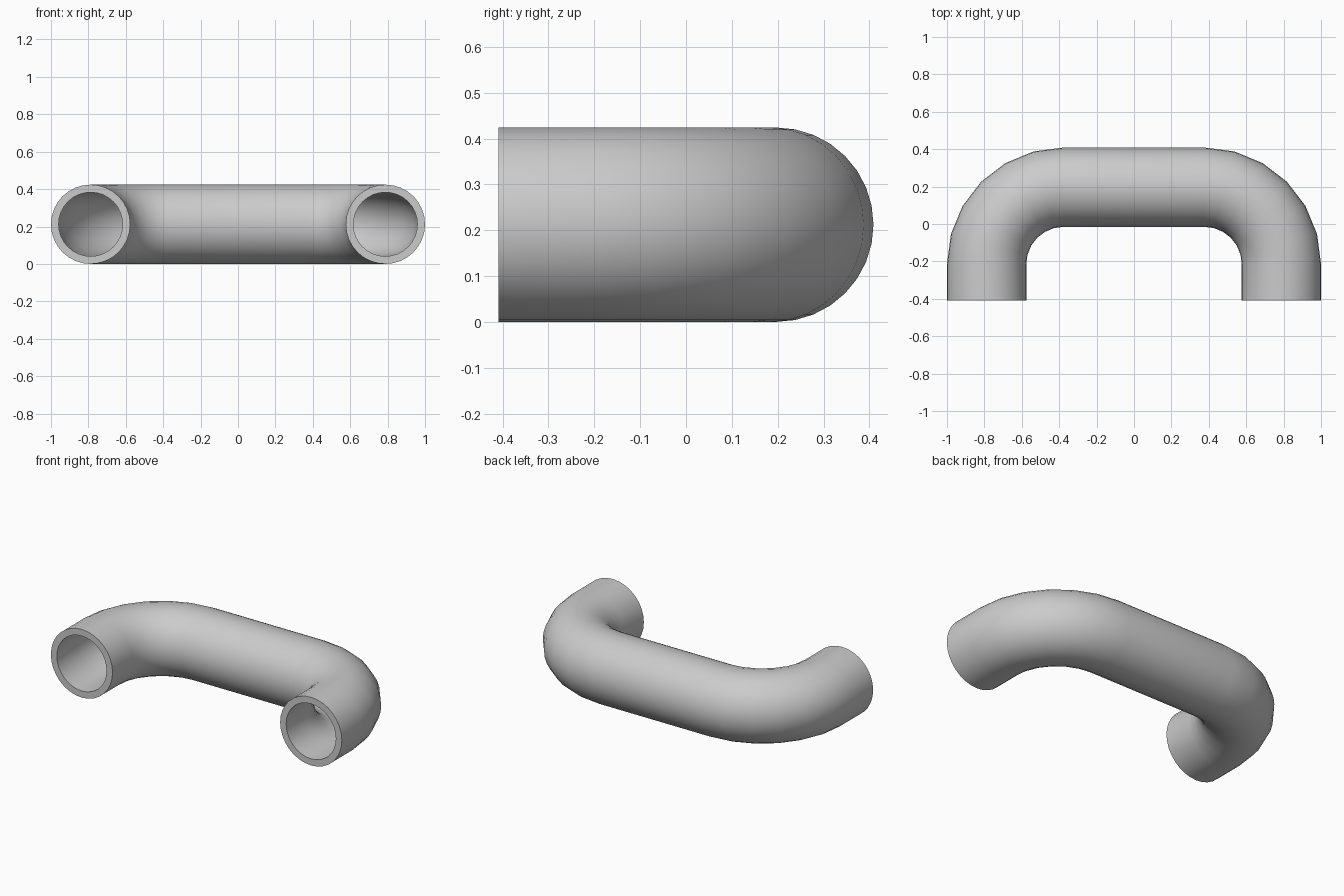
import bpy
import bmesh
from math import sin, cos, pi, radians
from mathutils import Vector

cube = bpy.data.objects.get("Cube")
if cube:
    bpy.data.objects.remove(cube)

OUTER, INNER = 0.212, 0.171   # pipe radii
BEND = 0.412                  # centreline radius of each elbow
BX, BY = 0.376, -0.215        # elbow centre
END_Y = -0.409                # open ends
SIDES, STEPS = 32, 6

# Painted grey
grey = bpy.data.materials.new("light grey")
grey.use_nodes = True
color = (0.6, 0.6, 0.6, 1)
grey.diffuse_color = color
grey.node_tree.nodes["Principled BSDF"].inputs["Base Color"].default_value = color

# Centreline stations: position and outward direction, mirrored to the other side
half = [(Vector((BX + BEND, END_Y, OUTER)), Vector((1, 0, 0)))]
for i in range(STEPS + 1):
    a = radians(90) * i / STEPS
    out = Vector((cos(a), sin(a), 0))
    half.append((Vector((BX, BY, OUTER)) + out * BEND, out))
flip = Vector((-1, 1, 1))
path = half + [(p * flip, d * flip) for p, d in reversed(half)]

bm = bmesh.new()


def ring(centre, out, radius):
    return [bm.verts.new(centre + out * (radius * cos(2 * pi * k / SIDES))
                         + Vector((0, 0, radius * sin(2 * pi * k / SIDES))))
            for k in range(SIDES)]


def bridge(a, b):
    for k in range(SIDES):
        n = (k + 1) % SIDES
        bm.faces.new((a[k], a[n], b[n], b[k]))


# Outer skin, bore and the flat rims joining them
outer = [ring(p, d, OUTER) for p, d in path]
inner = [ring(p, d, INNER) for p, d in path]
for skin in (outer, inner):
    for a, b in zip(skin, skin[1:]):
        bridge(a, b)
bridge(outer[0], inner[0])
bridge(outer[-1], inner[-1])
bmesh.ops.recalc_face_normals(bm, faces=bm.faces[:])

mesh = bpy.data.meshes.new("bent_pipe")
bm.to_mesh(mesh)
bm.free()
mesh.materials.append(grey)
pipe = bpy.data.objects.new("bent_pipe", mesh)
bpy.context.collection.objects.link(pipe)

# Smooth walls, crisp rims
bpy.ops.object.select_all(action="DESELECT")
pipe.select_set(True)
bpy.context.view_layer.objects.active = pipe
bpy.ops.object.shade_smooth_by_angle(angle=radians(40))
